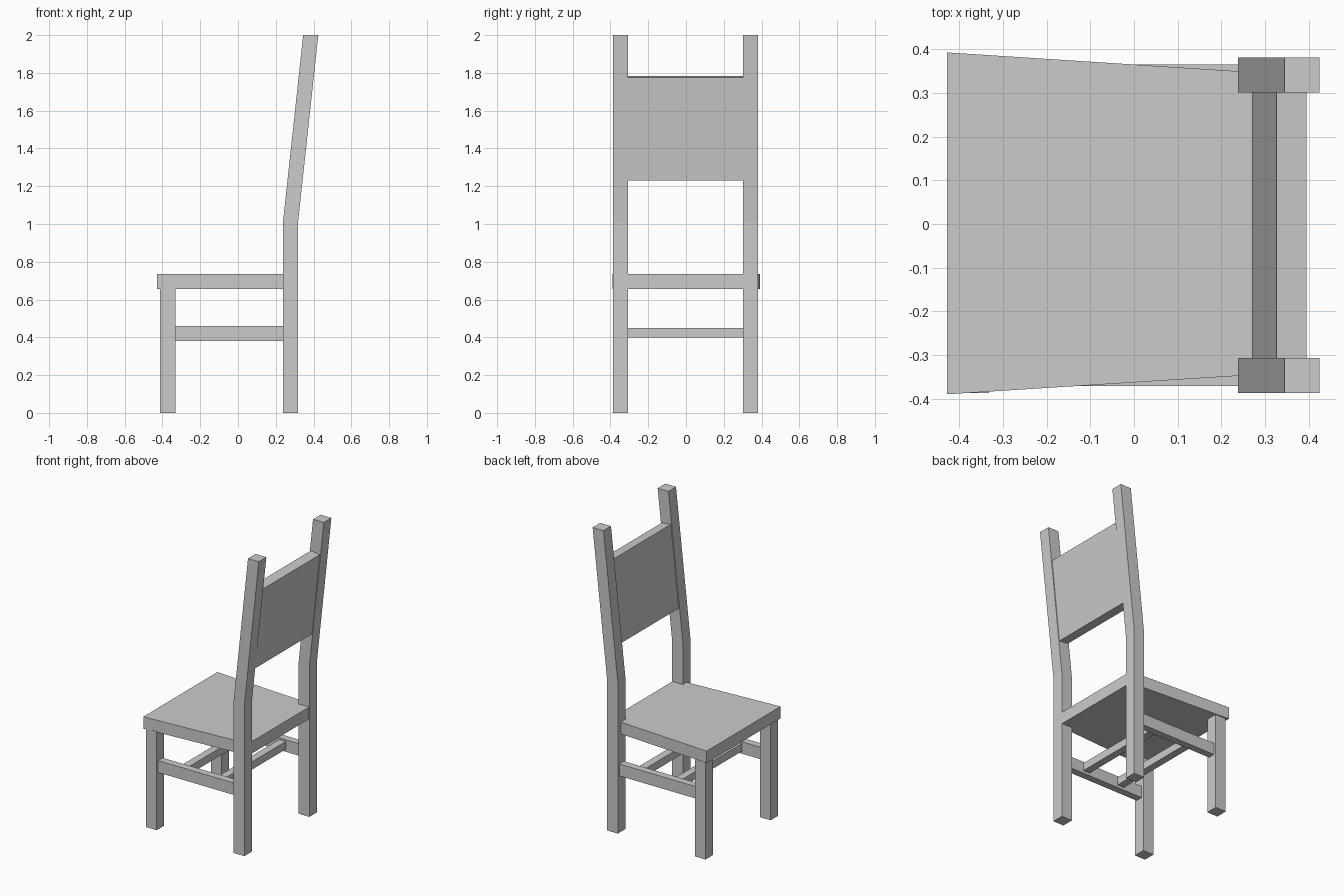
import bpy

if "Cube" in bpy.data.objects:
    bpy.data.objects.remove(bpy.data.objects["Cube"])


def prism(name, outline, lo, hi, axis):
    """Extrude a 2D outline along y (outline is x,z) or z (outline is x,y)."""
    n = len(outline)
    if axis == 'y':
        verts = [(a, t, b) for t in (hi, lo) for a, b in outline]
    else:
        verts = [(a, b, t) for t in (lo, hi) for a, b in outline]
    faces = [tuple(reversed(range(n))), tuple(range(n, 2 * n))]
    faces += [(i, (i + 1) % n, n + (i + 1) % n, n + i) for i in range(n)]
    mesh = bpy.data.meshes.new(name)
    mesh.from_pydata(verts, [], faces)
    obj = bpy.data.objects.new(name, mesh)
    bpy.context.collection.objects.link(obj)
    return obj


def box(name, x0, x1, y0, y1, z0, z1):
    return prism(name, [(x0, y0), (x1, y0), (x1, y1), (x0, y1)], z0, z1, 'z')


# Outlines listed counter-clockwise
post = [(0.238, 0), (0.318, 0), (0.318, 1.01), (0.425, 2), (0.345, 2), (0.238, 1.01)]
panel = [(0.27, 1.236), (0.338, 1.23), (0.395, 1.776), (0.327, 1.784)]
seat = [(-0.428, -0.39), (0.316, -0.343), (0.316, 0.345), (-0.428, 0.393)]

# Legs and side stretchers on both sides
for side, y in (("right", -0.347), ("left", 0.341)):
    prism(f"back_post_{side}", post, y - 0.04, y + 0.04, 'y')
    box(f"front_leg_{side}", -0.412, -0.332, y - 0.04, y + 0.04, 0, 0.66)
    box(f"side_stretcher_{side}", -0.34, 0.245, y - 0.024, y + 0.024, 0.38, 0.46)

# Tapered seat and slanted back panel
prism("seat", seat, 0.655, 0.735, 'z')
prism("back_panel", panel, -0.32, 0.315, 'y')

# Two cross stretchers joining the side stretchers
for name, x in (("front_cross_stretcher", -0.165), ("rear_cross_stretcher", 0.108)):
    box(name, x - 0.025, x + 0.025, -0.33, 0.325, 0.398, 0.45)
